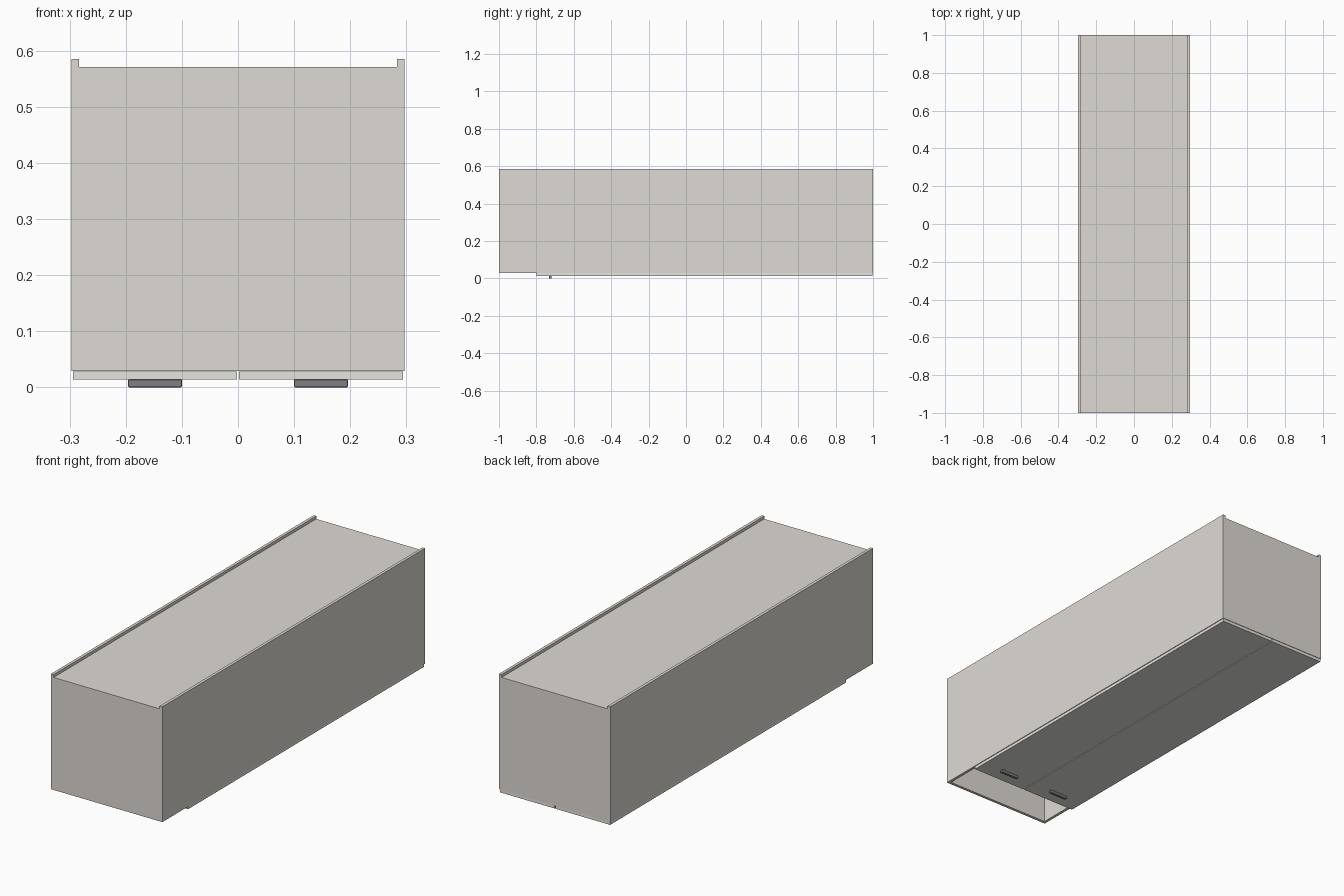
import bpy
import bmesh
from mathutils import Vector

if "Cube" in bpy.data.objects:
    bpy.data.objects.remove(bpy.data.objects["Cube"])


def material(name, rgb):
    m = bpy.data.materials.new(name)
    m.diffuse_color = (*rgb, 1)
    m.use_nodes = True
    m.node_tree.nodes["Principled BSDF"].inputs["Base Color"].default_value = m.diffuse_color
    return m


body = material("warm_grey", (0.74, 0.70, 0.66))
front = material("pale_grey", (0.80, 0.78, 0.75))
metal = material("dark_metal", (0.22, 0.21, 0.22))


def box(name, lo, hi, mat, bevel=0):
    bm = bmesh.new()
    bmesh.ops.create_cube(bm, size=1)
    lo, hi = Vector(lo), Vector(hi)
    for v in bm.verts:
        v.co = Vector([(v.co[i] + 0.5) * (hi[i] - lo[i]) + lo[i] for i in range(3)])
    me = bpy.data.meshes.new(name)
    bm.to_mesh(me)
    bm.free()
    me.materials.append(mat)
    ob = bpy.data.objects.new(name, me)
    bpy.context.collection.objects.link(ob)
    if bevel:
        mod = ob.modifiers.new("soft_edges", "BEVEL")
        mod.width, mod.segments = bevel, 2
    return ob


W, T = 0.297, 0.014          # half width, board thickness
Z0, ZB, Z1 = 0.029, 0.571, 0.585   # open face, back panel, side rims
IN = W - T

# Carcass: the cabinet lies on its doors, with the back panel on top
for side, s in (("left", -1), ("right", 1)):
    xs = sorted((s * IN, s * W))
    box(f"{side}_side", (xs[0], -1, Z0), (xs[1], 1, Z1), body)
box("back_panel", (-IN, -1, ZB - 0.008), (IN, 1, ZB), body)
for name, y in (("base_board", -1), ("top_board", 1 - T)):
    box(name, (-IN, y, Z0), (IN, y + T, ZB - 0.008), body)

# Shelf closing off the open niche
box("niche_shelf", (-IN, -0.798, Z0), (IN, -0.798 + T, ZB - 0.008), body)

# Pair of doors with handles
for side, s in (("left", -1), ("right", 1)):
    xs = sorted((s * 0.002, s * 0.294))
    box(f"{side}_door", (xs[0], -0.8, 0.014), (xs[1], 0.998, 0.0285), front)
    xs = sorted((s * 0.1, s * 0.196))
    box(f"{side}_handle", (xs[0], -0.733, 0), (xs[1], -0.719, 0.014), metal, 0.002)
